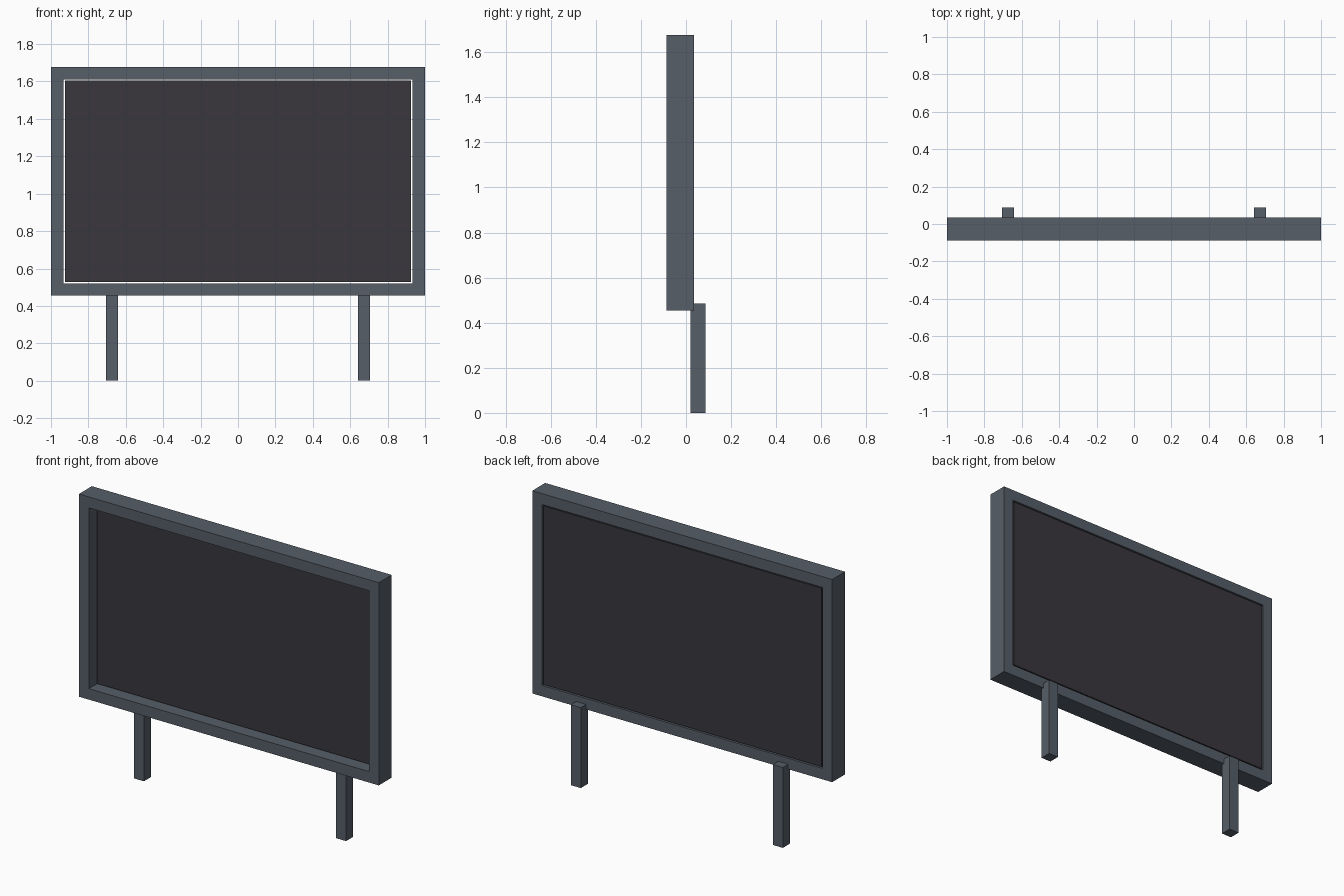
import bpy
import bmesh
from mathutils import Vector

cube = bpy.data.objects.get("Cube")
if cube:
    bpy.data.objects.remove(cube, do_unlink=True)


def make_material(name, rgb):
    mat = bpy.data.materials.new(name)
    mat.use_nodes = True
    color = (*rgb, 1.0)
    mat.diffuse_color = color
    mat.node_tree.nodes["Principled BSDF"].inputs["Base Color"].default_value = color
    return mat


def add_object(name, bm, mat):
    bmesh.ops.recalc_face_normals(bm, faces=bm.faces)
    mesh = bpy.data.meshes.new(name)
    bm.to_mesh(mesh)
    bm.free()
    mesh.materials.append(mat)
    obj = bpy.data.objects.new(name, mesh)
    bpy.context.collection.objects.link(obj)
    return obj


def add_box(name, low, high, mat):
    low, high = Vector(low), Vector(high)
    bm = bmesh.new()
    bmesh.ops.create_cube(bm, size=1)
    bmesh.ops.scale(bm, vec=high - low, verts=bm.verts)
    bmesh.ops.translate(bm, vec=(low + high) / 2, verts=bm.verts)
    return add_object(name, bm, mat)


def add_frame(name, half_width, bottom, top, front, back, border, mat):
    """Rectangular ring with an opening right through it."""
    bm = bmesh.new()

    def loop(inset, y):
        x, low, high = half_width - inset, bottom + inset, top - inset
        return [bm.verts.new((px, y, pz)) for px, pz in
                ((-x, low), (x, low), (x, high), (-x, high))]

    loops = [loop(0, front), loop(border, front), loop(border, back), loop(0, back)]
    for a, b in zip(loops, loops[1:] + loops[:1]):
        for i in range(4):
            j = (i + 1) % 4
            bm.faces.new((a[i], a[j], b[j], b[i]))
    return add_object(name, bm, mat)


slate = make_material("slate grey", (0.093, 0.112, 0.138))
charcoal = make_material("charcoal", (0.041, 0.038, 0.046))

# Deep surround with an open centre
add_frame("board_frame", 1.0, 0.455, 1.677, -0.087, 0.036, 0.066, slate)

# Display panel, recessed at the front with a thin gap around it
add_box("display_panel", (-0.926, -0.02, 0.528), (0.926, 0.034, 1.604), charcoal)

# Square posts behind the lower rail
for side, x in (("left", 0.674), ("right", -0.674)):
    add_box(f"{side}_post", (x - 0.033, 0.02, 0), (x + 0.033, 0.087, 0.485), slate)
